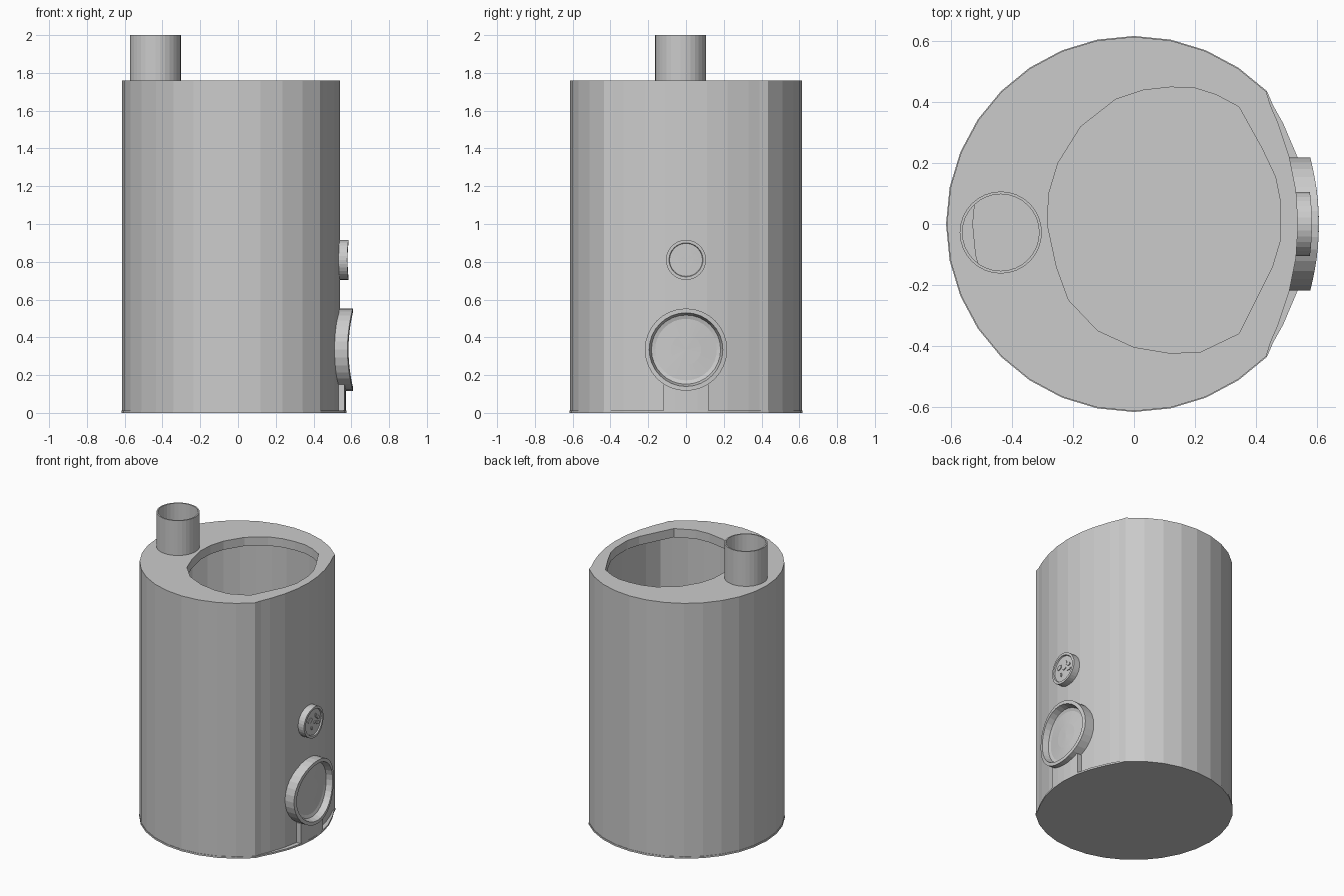
import bpy, bmesh, math

if "Cube" in bpy.data.objects:
    bpy.data.objects.remove(bpy.data.objects["Cube"])

grey = bpy.data.materials.new("metal_grey")
grey.diffuse_color = (0.6, 0.6, 0.6, 1)
grey.use_nodes = True
grey.node_tree.nodes["Principled BSDF"].inputs["Base Color"].default_value = grey.diffuse_color


def finish(bm, name):
    bmesh.ops.recalc_face_normals(bm, faces=bm.faces)
    me = bpy.data.meshes.new(name)
    bm.to_mesh(me)
    bm.free()
    me.materials.append(grey)
    ob = bpy.data.objects.new(name, me)
    bpy.context.collection.objects.link(ob)
    return ob


def prism(name, pts, z0, z1):
    bm = bmesh.new()
    lo = [bm.verts.new((x, y, z0)) for x, y in pts]
    hi = [bm.verts.new((x, y, z1)) for x, y in pts]
    n = len(pts)
    bm.faces.new(lo[::-1])
    bm.faces.new(hi)
    for i in range(n):
        j = (i + 1) % n
        bm.faces.new((lo[i], lo[j], hi[j], hi[i]))
    return finish(bm, name)


def panel(y):
    """Depth of the shallow curved panel on the +x side."""
    return 0.54 - 0.6 * y * y


def outline(r, ys, off):
    """Round back from 45 to 315 degrees, closed by the curved panel."""
    pts = [(r * math.cos(math.radians(45 + 11.25 * i)),
            r * math.sin(math.radians(45 + 11.25 * i))) for i in range(25)]
    return pts + [(panel(y) + off(y), y) for y in ys]


def circle(cx, cy, r, n=32):
    return [(cx + r * math.cos(2 * math.pi * i / n),
             cy + r * math.sin(2 * math.pi * i / n)) for i in range(n)]


def fitting(name, zc, profile, n=32, yc=0, sx=1, sz=1, tilt=0):
    """Round fitting bent over the panel; profile = (radius, height above panel)."""
    bm = bmesh.new()

    def vert(r, h, a):
        u, v = r * sx * math.cos(a), r * sz * math.sin(a)
        y = yc + u * math.cos(tilt) - v * math.sin(tilt)
        z = zc + u * math.sin(tilt) + v * math.cos(tilt)
        return bm.verts.new((panel(y) + h, y, z))
    loops = [[vert(r, h, 2 * math.pi * i / n) for i in range(n)] for r, h in profile]
    for a, b in zip(loops, loops[1:]):
        for i in range(n):
            j = (i + 1) % n
            bm.faces.new((a[i], a[j], b[j], b[i]))
    mid = vert(0, profile[-1][1], 0)
    for i in range(n):
        bm.faces.new((loops[-1][i], loops[-1][(i + 1) % n], mid))
    return finish(bm, name)


# hollow body with lid opening and pipe opening
ys = [-0.39, -0.33, -0.22, -0.11, 0, 0.11, 0.22, 0.33, 0.39]
body = prism("body", outline(0.615, ys, lambda y: 0), 0.012, 1.76)
hole = [(-.285, 0), (-.28, .1), (-.25, .2), (-.175, .32), (-.06, .41), (.03, .44),
        (.12, .45), (.2, .447), (.27, .425), (.345, .385), (.42, .25), (.465, .155),
        (.48, .08), (.482, -.05), (.455, -.14), (.4, -.25), (.345, -.36), (.22, -.42),
        (.12, -.425), (0, -.405), (-.12, -.35), (-.215, -.25), (-.255, -.14)]
PIPE = (-0.438, -0.028)
cutters = [
    prism("cavity_cutter", outline(0.53, ys[1:-1], lambda y: -0.05), 0.06, 1.70),
    prism("lid_cutter", hole, 1.65, 1.85),
    prism("pipe_cutter", circle(*PIPE, 0.126), 1.69, 1.85)]
for c in cutters:
    m = body.modifiers.new("cut", 'BOOLEAN')
    m.operation, m.solver, m.object = 'DIFFERENCE', 'EXACT', c
    bpy.context.view_layer.objects.active = body
    bpy.ops.object.modifier_apply(modifier=m.name)
    bpy.data.objects.remove(c)

# base plate with a lip below the panel
prism("base_plate", outline(0.618, ys, lambda y: 0.035 * (1 - (y / 0.45) ** 2)), 0, 0.012)

# open chimney pipe
bm = bmesh.new()
rings = [[bm.verts.new((x, y, z)) for x, y in circle(*PIPE, r)]
         for r, z in ((0.135, 1.76), (0.135, 2.0), (0.126, 2.0), (0.126, 1.76))]
for k in range(4):
    a, b = rings[k], rings[(k + 1) % 4]
    for i in range(32):
        j = (i + 1) % 32
        bm.faces.new((a[i], a[j], b[j], b[i]))
finish(bm, "chimney_pipe")

# large round door and the support block below it
fitting("door", 0.335, [(.218, -.01), (.218, .068), (.195, .068), (.183, .025),
                        (.163, .018), (.08, .018)])
by = [-0.12, -0.06, 0, 0.06, 0.12]
prism("door_support", [(0.50, 0.12), (0.50, -0.12)] + [(panel(y) + 0.032, y) for y in by],
      0.012, 0.15)

# round vent with leaf shaped slots
fitting("vent", 0.81, [(.106, -.01), (.106, .045), (.09, .045), (.087, .036), (.04, .036)])
slots = [(-.037, .832, .022, .015, .4), (.025, .845, .009, .018, .3),
         (.05, .825, .012, .015, .9), (.048, .79, .021, .011, -.2),
         (.012, .805, .015, .007, .3), (-.022, .775, .008, .014, .2)]
for y, z, a, b, t in slots:
    fitting("vent_slot", z, [(1, .035), (1, .041)], 10, y, a, b, t)
